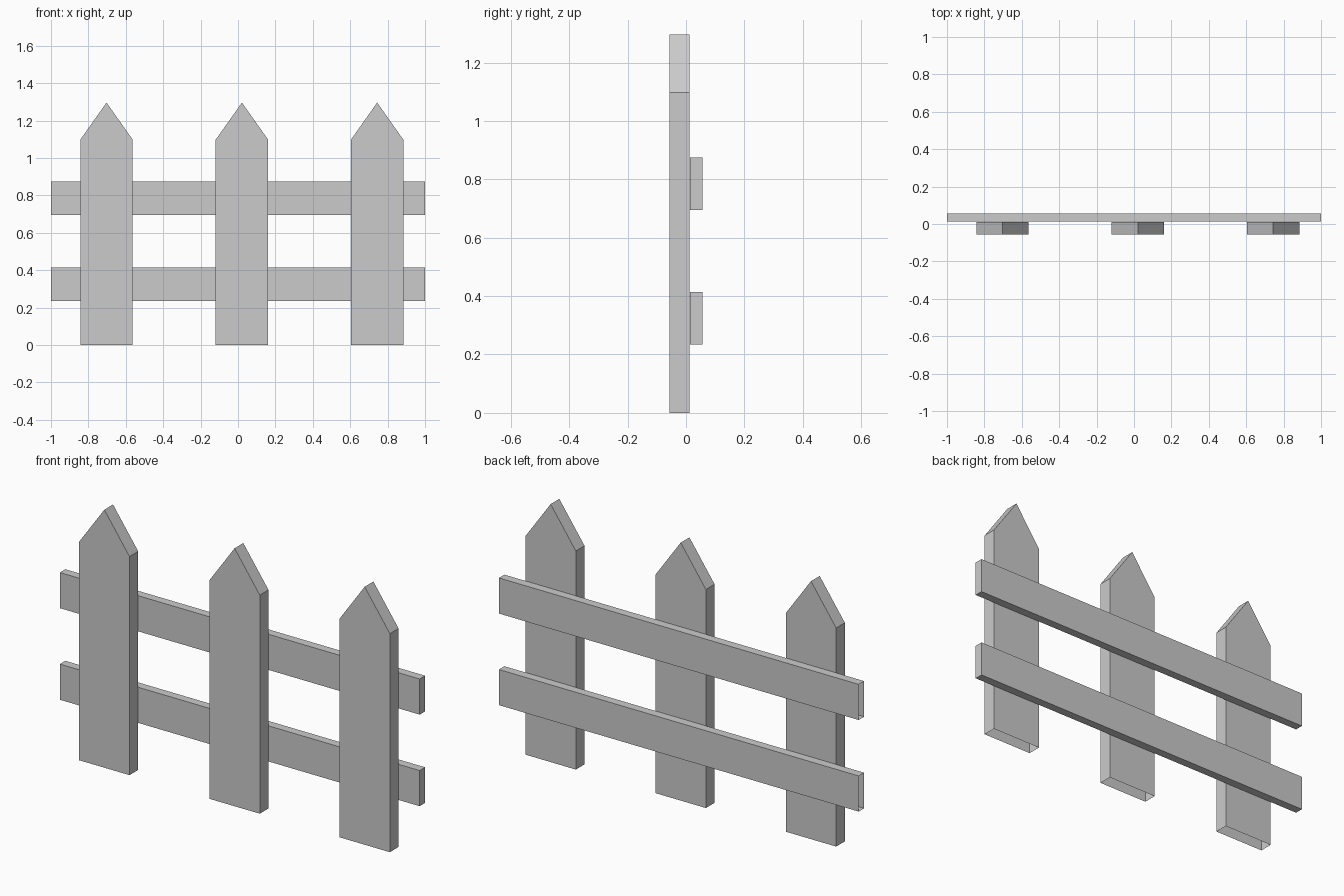
import bpy, bmesh
from mathutils import Vector

if "Cube" in bpy.data.objects:
    bpy.data.objects.remove(bpy.data.objects["Cube"])

grey = bpy.data.materials.new("light grey")
grey.diffuse_color = (0.6, 0.6, 0.6, 1)
grey.use_nodes = True
grey.node_tree.nodes["Principled BSDF"].inputs["Base Color"].default_value = grey.diffuse_color


def board(name, profile, push, open_dir):
    """Extrude a flat outline, leaving the face that points to open_dir open."""
    bm = bmesh.new()
    face = bm.faces.new([bm.verts.new(p) for p in profile])
    ext = bmesh.ops.extrude_face_region(bm, geom=[face], use_keep_orig=True)
    verts = [g for g in ext["geom"] if isinstance(g, bmesh.types.BMVert)]
    bmesh.ops.translate(bm, verts=verts, vec=push)
    bmesh.ops.recalc_face_normals(bm, faces=bm.faces[:])
    caps = [f for f in bm.faces if f.normal.dot(Vector(open_dir)) > 0.99]
    bmesh.ops.delete(bm, geom=caps, context='FACES_ONLY')
    mesh = bpy.data.meshes.new(name)
    bm.to_mesh(mesh)
    bm.free()
    mesh.materials.append(grey)
    obj = bpy.data.objects.new(name, mesh)
    bpy.context.collection.objects.link(obj)
    return obj


# Pointed pickets, hollow and open underneath
w, shoulder, tip = 0.14, 1.098, 1.296
for i, x in enumerate((-0.703, 0.021, 0.744)):
    outline = [(-w, 0), (w, 0), (w, shoulder), (0, tip), (-w, shoulder)]
    board(f"picket_{i + 1}", [(x + px, -0.057, z) for px, z in outline],
          (0, 0.069, 0), (0, 0, -1))

# Rails along the back, open at the left end
for name, z0, z1 in (("lower_rail", 0.235, 0.414), ("upper_rail", 0.695, 0.874)):
    outline = [(0.014, z0), (0.057, z0), (0.057, z1), (0.014, z1)]
    board(name, [(-1, y, z) for y, z in outline], (2, 0, 0), (-1, 0, 0))
